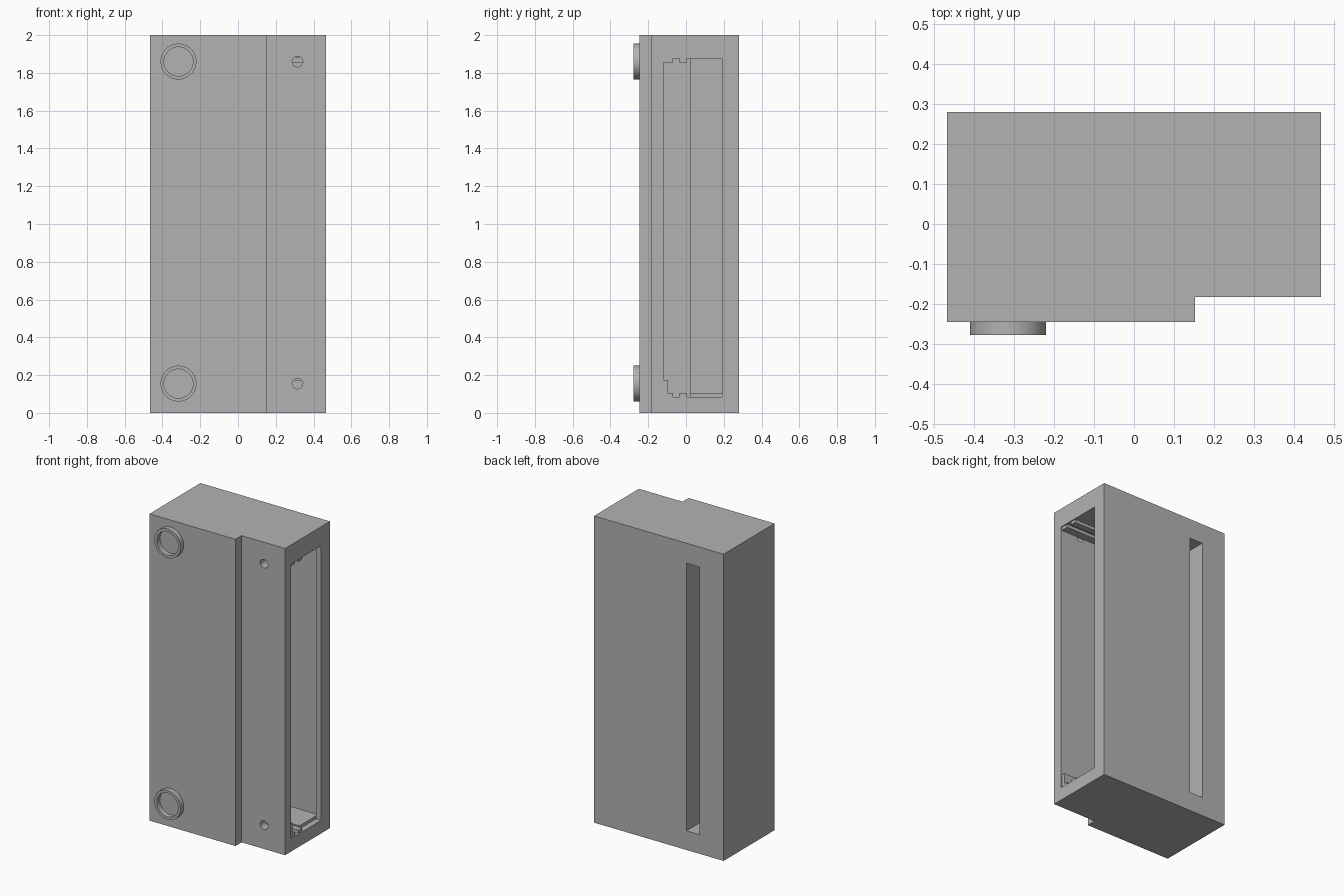
import bpy, bmesh, math
from mathutils import Matrix

old = bpy.data.objects.get("Cube")
if old:
    bpy.data.objects.remove(old, do_unlink=True)

# One grey plastic
grey = bpy.data.materials.new("grey_plastic")
grey.use_nodes = True
colour = (0.45, 0.45, 0.45, 1)
grey.diffuse_color = colour
bsdf = next(n for n in grey.node_tree.nodes if n.type == 'BSDF_PRINCIPLED')
bsdf.inputs["Base Color"].default_value = colour


def finish(name, bm):
    bmesh.ops.recalc_face_normals(bm, faces=bm.faces)
    mesh = bpy.data.meshes.new(name)
    bm.to_mesh(mesh)
    bm.free()
    mesh.materials.append(grey)
    obj = bpy.data.objects.new(name, mesh)
    bpy.context.collection.objects.link(obj)
    return obj


def box(name, x, y, z):
    bm = bmesh.new()
    bmesh.ops.create_cube(bm, size=1)
    for v in bm.verts:
        v.co = [lo + (c + 0.5) * (hi - lo) for c, (lo, hi) in zip(v.co, (x, y, z))]
    return finish(name, bm)


def cylinder(name, x, z, radius, y0, y1):
    bm = bmesh.new()
    turn = Matrix.Translation((x, (y0 + y1) / 2, z)) @ Matrix.Rotation(math.pi / 2, 4, 'X')
    bmesh.ops.create_cone(bm, cap_ends=True, segments=48, radius1=radius,
                          radius2=radius, depth=abs(y1 - y0), matrix=turn)
    return finish(name, bm)


def cut(target, cutter):
    mod = target.modifiers.new("cut", 'BOOLEAN')
    mod.operation = 'DIFFERENCE'
    mod.solver = 'EXACT'
    mod.object = cutter
    select(target)
    bpy.ops.object.modifier_apply(modifier=mod.name)
    bpy.data.objects.remove(cutter, do_unlink=True)


def select(obj):
    bpy.ops.object.select_all(action='DESELECT')
    obj.select_set(True)
    bpy.context.view_layer.objects.active = obj


# Housing: stepped outline raised to full height
outline = [(-0.467, -0.245), (0.153, -0.245), (0.153, -0.182),
           (0.467, -0.182), (0.467, 0.28), (-0.467, 0.28)]
bm = bmesh.new()
base = bm.faces.new([bm.verts.new((x, y, 0)) for x, y in outline])
top = bmesh.ops.extrude_face_region(bm, geom=[base])["geom"]
bmesh.ops.translate(bm, vec=(0, 0, 2),
                    verts=[v for v in top if isinstance(v, bmesh.types.BMVert)])
housing = finish("housing", bm)

# Side opening, wide chamber, deeper board channel and rear slot
low, high = 0.085, 1.875
cut(housing, box("opening", (0.42, 0.6), (-0.12, 0.19), (low, high)))
cut(housing, box("chamber", (-0.15, 0.43), (-0.12, 0.21), (low, high)))
cut(housing, box("channel", (-0.4, 0.0), (-0.12, 0.02), (low, high)))
cut(housing, box("rear_slot", (-0.295, -0.2), (0.0, 0.4), (0.125, 1.87)))

# Screw holes and raised rings at both ends
for end, z in (("lower", 0.155), ("upper", 1.86)):
    cut(housing, cylinder("hole", 0.315, z, 0.028, -0.3, -0.1))
    ring = cylinder(end + "_ring", -0.315, z, 0.095, -0.277, -0.244)
    cut(ring, cylinder("bore", -0.315, z, 0.077, -0.3, -0.2))
    select(ring)
    bpy.ops.object.shade_smooth_by_angle(angle=math.radians(30))

# Board guide rails along the chamber floor and ceiling
rail_x = (-0.4, 0.46)
for end, z in (("lower", (low - 0.01, low + 0.02)), ("upper", (high - 0.02, high + 0.01))):
    box(end + "_front_rail", rail_x, (-0.125, -0.07), z)
    box(end + "_rear_rail", rail_x, (-0.035, 0.005), z)
box("board_stop", rail_x, (-0.125, -0.095), (low - 0.01, 0.175))
box("floor_ledge", (-0.16, 0.43), (0.02, 0.215), (low - 0.01, low + 0.02))
